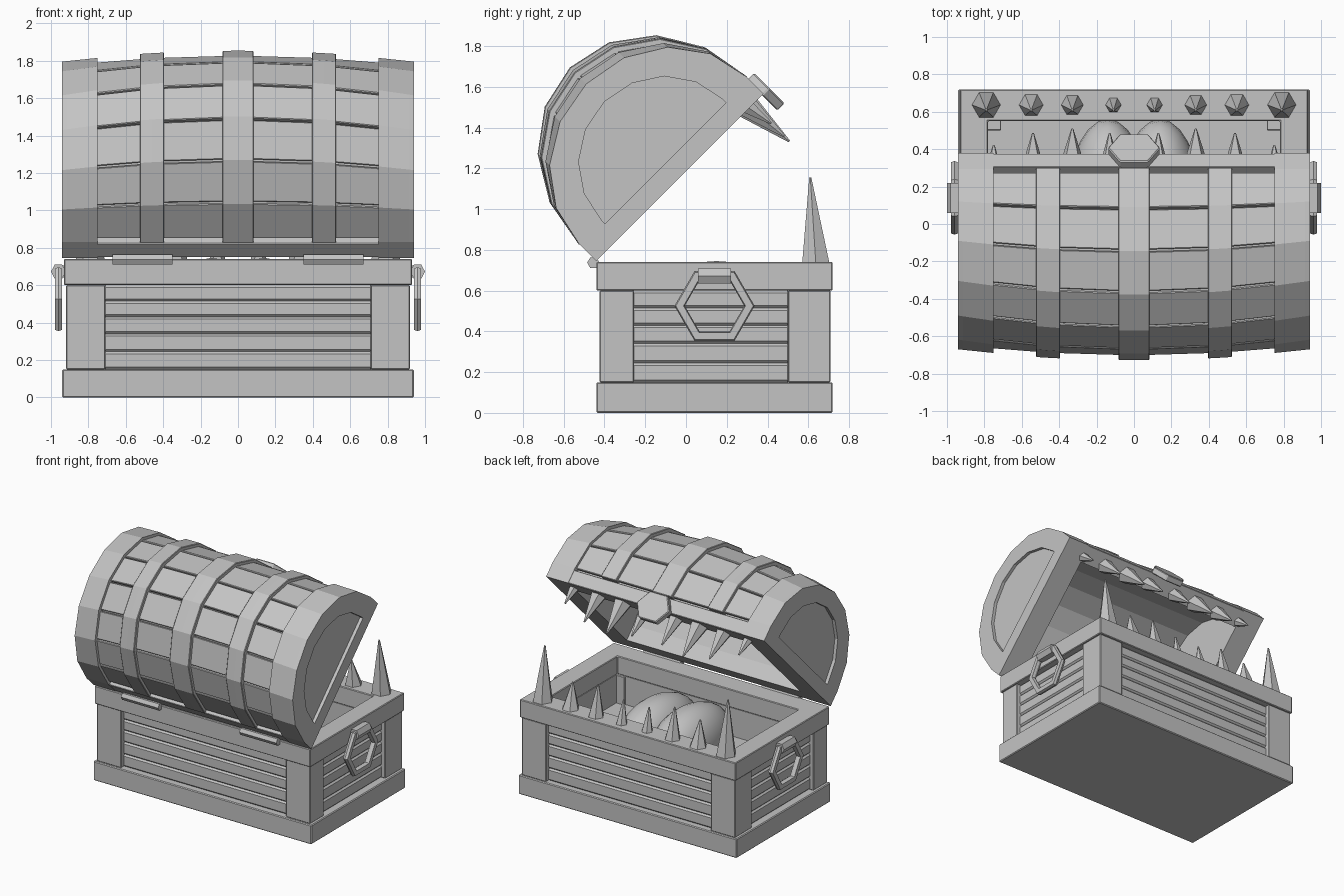
import bpy, bmesh, math

if "Cube" in bpy.data.objects:
    bpy.data.objects.remove(bpy.data.objects["Cube"])

grey = bpy.data.materials.new("plain grey")
grey.diffuse_color = (0.55, 0.55, 0.55, 1)
grey.use_nodes = True
grey.node_tree.nodes["Principled BSDF"].inputs["Base Color"].default_value = grey.diffuse_color
cos, sin, pi = math.cos, math.sin, math.pi


def loft(name, loops, closed=False, bevel=0):
    """Solid through equal-length loops of points; closed joins last to first."""
    bm = bmesh.new()
    rows = [[bm.verts.new(p) for p in lp] for lp in loops]
    n = len(rows[0])
    for i in range(len(rows) if closed else len(rows) - 1):
        a, b = rows[i], rows[(i + 1) % len(rows)]
        for j in range(n):
            k = (j + 1) % n
            bm.faces.new((a[j], a[k], b[k], b[j]))
    if not closed:
        bm.faces.new(rows[0])
        bm.faces.new(rows[-1])
    bmesh.ops.recalc_face_normals(bm, faces=bm.faces)
    me = bpy.data.meshes.new(name)
    bm.to_mesh(me)
    bm.free()
    me.materials.append(grey)
    ob = bpy.data.objects.new(name, me)
    bpy.context.collection.objects.link(ob)
    if bevel:
        m = ob.modifiers.new("bevel", 'BEVEL')
        m.width = bevel
        m.segments = 1
    return ob


def box(name, x0, x1, y0, y1, z0, z1, bevel=0.0, f=lambda *p: p):
    return loft(name, [[f(x, y0, z0), f(x, y1, z0), f(x, y1, z1), f(x, y0, z1)]
                       for x in (x0, x1)], bevel=bevel)


def cone(name, base, r, tip, ax, ay):
    """Six-sided tooth; ax, ay are the base plane directions."""
    def ring(c, rr):
        return [[c[i] + rr * (cos(k * pi / 3) * ax[i] + sin(k * pi / 3) * ay[i])
                 for i in range(3)] for k in range(6)]
    loft(name, [ring(base, r), ring(tip, 0.006)])


# ---------- chest base ----------
X, Y0, Y1 = 0.93, -0.44, 0.72          # outer size
IX, IY0, IY1 = 0.78, -0.27, 0.55       # opening
box("bottom_plinth", -0.94, 0.94, Y0, Y1, 0, 0.15, 0.006)
box("chest_floor", -0.85, 0.85, -0.35, 0.63, 0.14, 0.38)
loft("top_rim", [
    [(sx * (X if o else IX), (Y0 if o else IY0) if sy < 0 else (Y1 if o else IY1), z)
     for sx, sy in ((-1, -1), (1, -1), (1, 1), (-1, 1))]
    for o, z in ((1, 0.6), (1, 0.74), (0, 0.74), (0, 0.6))], closed=True, bevel=0.005)
for s in (-1, 1):
    box("inner_side_wall", s * IX, s * 0.86, -0.36, 0.64, 0.15, 0.6)
    for y0, y1 in ((-0.425, -0.255), (0.5, 0.71)):
        box("corner_post", s * 0.71, s * 0.92, y0, y1, 0.15, 0.6, 0.005)
box("inner_front_wall", -0.86, 0.86, -0.37, IY0, 0.15, 0.6)
box("inner_back_wall", -0.86, 0.86, IY1, 0.65, 0.15, 0.6)

# horizontal planks on all four sides
levels = [0.15, 0.245, 0.34, 0.43, 0.515, 0.6]
for z0, z1 in zip(levels, levels[1:]):
    box("front_plank", -0.72, 0.72, -0.395, -0.34, z0, z1, 0.012)
    box("back_plank", -0.72, 0.72, 0.62, 0.68, z0, z1, 0.012)
    for s in (-1, 1):
        box("side_plank", s * 0.84, s * 0.89, -0.27, 0.51, z0, z1, 0.012)

# side handles: hexagonal ring hung from a bracket
for s in (-1, 1):
    loft("handle_ring", [
        [(s * x, 0.14 + r * cos(k * pi / 3), 0.525 + r * sin(k * pi / 3))
         for x, r in ((0.942, 0.152), (0.942, 0.19), (0.96, 0.197),
                      (0.979, 0.19), (0.979, 0.152), (0.96, 0.146))]
        for k in range(6)], closed=True)
    loft("handle_bracket", [
        [(s * (0.96 + 0.04 * cos(k * pi / 3)), y, 0.672 + 0.043 * sin(k * pi / 3))
         for k in range(6)] for y in (0.06, 0.22)])
    box("handle_mount", s * 0.87, s * 0.95, 0.07, 0.21, 0.64, 0.705)
    loft("hinge", [
        [(x, -0.455 + 0.03 * cos(k * pi / 3), 0.737 + 0.03 * sin(k * pi / 3))
         for k in range(6)] for x in (s * 0.35, s * 0.67)])

# lower teeth along the back rim
for s in (-1, 1):
    for x, r, h in ((0.79, 0.077, 0.42), (0.55, 0.066, 0.2),
                    (0.33, 0.06, 0.24), (0.11, 0.043, 0.18)):
        cone("lower_tooth", (s * x, 0.637, 0.735), r, (s * x, 0.61, 0.735 + h),
             (1, 0, 0), (0, 1, 0))

# tongue: two smooth lobes
for s in (-1, 1):
    bpy.ops.mesh.primitive_uv_sphere_add(segments=24, ring_count=14,
                                         location=(s * 0.14, 0.15, 0.49))
    ob = bpy.context.object
    ob.name = "tongue_lobe"
    ob.scale = (0.21, 0.41, 0.255)
    ob.data.materials.append(grey)
    bpy.ops.object.shade_smooth()

# ---------- lid, swung open by 45 degrees about the hinge line ----------
C = math.sqrt(0.5)


def P(x, u, w):
    """Lid coordinates (depth u, height w) to world."""
    return (x, Y0 + C * (u - w), 0.745 + C * (u + w))


def bulge(x):
    return 0.53 + 0.11 * (1 - (x / 0.94) ** 2)


def arc(a, b, k, c=0.12):
    return 0.58 + a * cos(k * pi / 8), c + b * sin(k * pi / 8)


def profile(a, b, w0, c=0.12):
    pts = [arc(a, b, k, c) for k in range(9)]
    return [(0.58 + a, w0)] + pts + [(0.58 - a, w0)]


def arch(name, xs, a, drop, ia, ib, w0, bevel=0):
    loft(name, [[P(x, u, w) for u, w in profile(a, bulge(x) - drop, w0)
                 + profile(ia, ib, w0)[::-1]] for x in xs], bevel=bevel)


arch("lid_shell", (-0.78, -0.4, 0, 0.4, 0.78), 0.53, 0.055, 0.44, 0.43, 0.0)
for u0, u1 in ((0.003, 0.14), (1.02, 1.157)):
    box("lid_rim_board", -0.76, 0.76, u0, u1, 0, 0.105, 0.004, P)

for s in (-1, 1):
    # end: solid slab with a raised frame around a sunk panel
    loft("lid_end", [[P(s * x, u, w) for u, w in profile(0.58, bulge(x), 0)]
                     for x in (0.75, 0.915)])
    arch("lid_end_frame", (s * 0.915, s * 0.94), 0.58, 0, 0.42, 0.405, 0.0)
    box("lid_end_bar", s * 0.9, s * 0.94, 0.15, 1.01, 0, 0.1, 0, P)

# raised hoops
for x, h in ((-0.46, 0.065), (0, 0.083), (0.46, 0.065)):
    arch("lid_hoop", (x - h, x, x + h), 0.583, -0.004, 0.5, 0.48, 0.115, 0.004)

# planks, one per facet in every bay
for s in (-1, 1):
    for x0, x1 in ((0.07, 0.41), (0.51, 0.77)):
        for k in range(8):
            loops = []
            for x in (x0, x1):
                quad = []
                for d, ts in ((0.0, (0.025, 0.975)), (0.05, (0.975, 0.025))):
                    p = arc(0.56 - d, bulge(x) - 0.025 - d, k)
                    q = arc(0.56 - d, bulge(x) - 0.025 - d, k + 1)
                    quad += [P(s * x, p[0] + t * (q[0] - p[0]), p[1] + t * (q[1] - p[1]))
                             for t in ts]
                loops.append(quad)
            loft("lid_plank", loops, bevel=0.005)

# upper teeth hanging from the lid rim
for s in (-1, 1):
    for x, r, h in ((0.13, 0.055, 0.22), (0.33, 0.07, 0.255),
                    (0.54, 0.06, 0.22), (0.75, 0.038, 0.13)):
        cone("upper_tooth", P(s * x, 1.06, 0.005), r, P(s * x, 1.085, -h),
             (1, 0, 0), (0, C, C))

# lock plate: wide hexagon on the rim
loft("lock_plate", [[P(x, u, w) for x, w in
                     ((-0.14, 0), (-0.075, -0.105), (0.075, -0.105),
                      (0.14, 0), (0.075, 0.105), (-0.075, 0.105))]
                    for u in (1.15, 1.2)], bevel=0.006)
